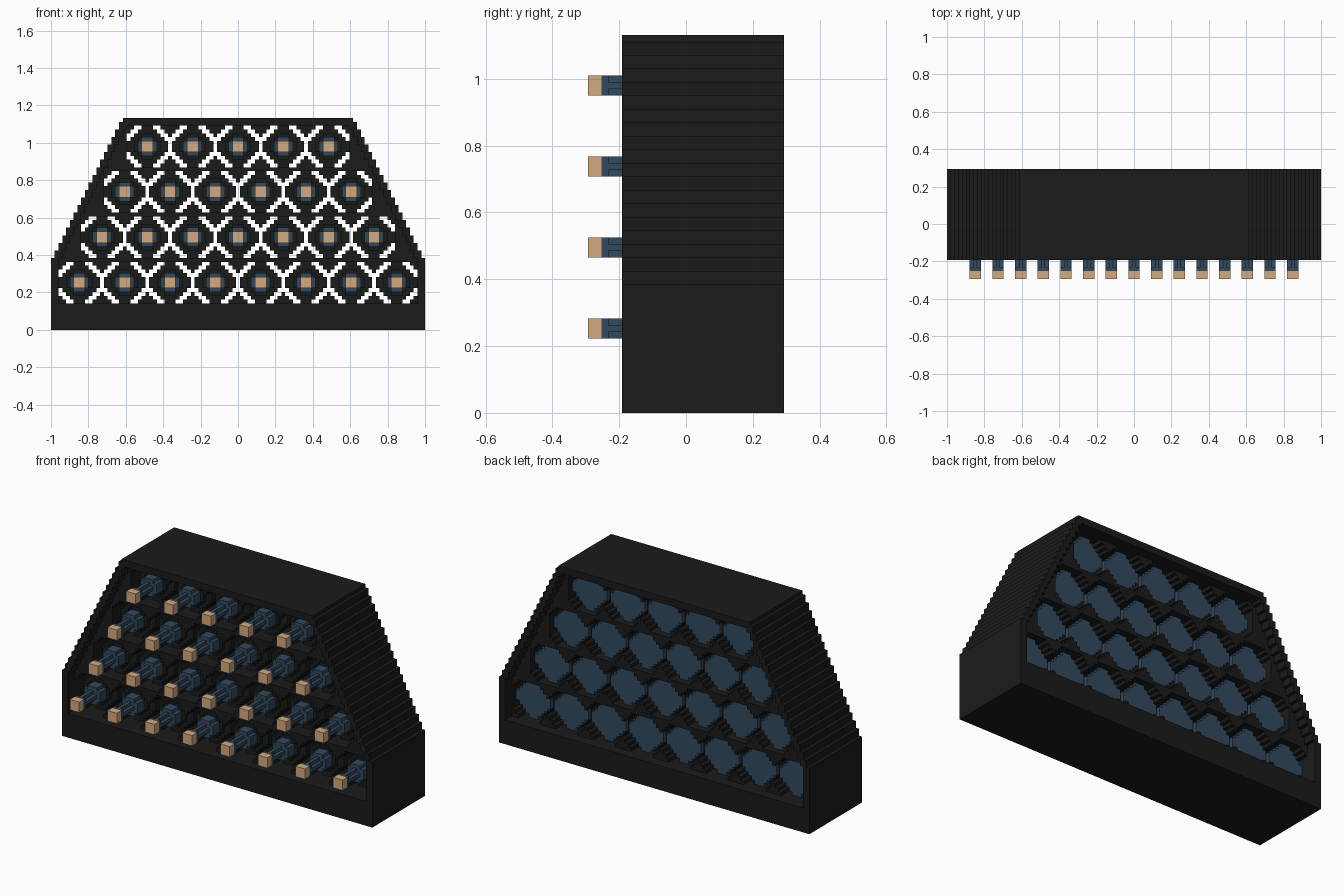
import bpy
import bmesh

if "Cube" in bpy.data.objects:
    bpy.data.objects.remove(bpy.data.objects["Cube"], do_unlink=True)

U = 2 / 99        # one block
Y0 = -14.5        # front of the corks, in blocks


def material(name, rgb):
    m = bpy.data.materials.new(name)
    m.diffuse_color = (*rgb, 1)
    m.use_nodes = True
    bsdf = m.node_tree.nodes["Principled BSDF"]
    bsdf.inputs["Base Color"].default_value = (*rgb, 1)
    bsdf.inputs["Roughness"].default_value = 0.8
    return m


BLACK = material("rack black", (0.0108, 0.0108, 0.0108))
DARK = material("dark glass", (0.0100, 0.0118, 0.0104))
BLUE = material("slate blue", (0.032, 0.067, 0.112))
TAN = material("cork tan", (0.66, 0.40, 0.21))


def slab(name, cells, y0, y1, mat):
    """Mesh of unit cells centred on whole (x, z), spanning y0..y1 blocks."""
    cells = set(cells)
    bm = bmesh.new()
    verts = {}

    def v(x, y, z):
        if (x, y, z) not in verts:
            verts[x, y, z] = bm.verts.new((x * U, (y + Y0) * U, z * U))
        return verts[x, y, z]

    for x, z in cells:
        a, b, c, d = ((x - .5, z - .5), (x + .5, z - .5),
                      (x + .5, z + .5), (x - .5, z + .5))
        bm.faces.new([v(p[0], y0, p[1]) for p in (a, b, c, d)])
        bm.faces.new([v(p[0], y1, p[1]) for p in (d, c, b, a)])
        # Walls only where there is no neighbour
        for (dx, dz), p, q in (((0, -1), a, b), ((1, 0), b, c),
                               ((0, 1), c, d), ((-1, 0), d, a)):
            if (x + dx, z + dz) not in cells:
                bm.faces.new([v(p[0], y0, p[1]), v(p[0], y1, p[1]),
                              v(q[0], y1, q[1]), v(q[0], y0, q[1])])
    mesh = bpy.data.meshes.new(name)
    bm.to_mesh(mesh)
    bm.free()
    mesh.materials.append(mat)
    return mesh


def place(name, mesh, x=0, z=0):
    ob = bpy.data.objects.new(name, mesh)
    ob.location = (x * U, 0, z * U)
    bpy.context.collection.objects.link(ob)


def disc(half_widths):
    """Symmetric block disc from its half width at each row from the middle."""
    n = len(half_widths) - 1
    return {(x, z) for z in range(-n, n + 1)
            for x in range(-half_widths[abs(z)], half_widths[abs(z)] + 1)}


def half(z):
    """Half width of the rack at row z, stepping in above the straight base."""
    return 49 if z < 19 else 49 - ((z - 19) // 2 + 1)


# Bottle positions: four staggered rows
spots = [(12 * i - 6 * (n - 1), 12 + 12 * row)
         for row, n in enumerate((8, 7, 6, 5)) for i in range(n)]

# Stepped outer frame and its opening
outline = {(x, z) for z in range(56) for x in range(-half(z), half(z) + 1)}
opening = {(x, z) for x, z in outline
           if 7 <= z < 54 and abs(x) <= half(z) - 2}
place("rack_frame", slab("rack_frame", outline - opening, 5, 29, BLACK),
      0, 0.5)

# Deep holder panel: round holes, joined by a slit between neighbours
hole = disc((5, 5, 5, 5, 4, 3))
holes = {(x + cx, z + cz) for cx, cz in spots for x, z in hole}
holes |= {(cx + 6, cz + dz) for cx, cz in spots if (cx + 12, cz) in spots
          for dz in range(-2, 3)}
place("holder_panel", slab("holder_panel", opening - holes, 8, 26, BLACK),
      0, 0.5)

# Bottle parts, front to back
square = disc((1, 1))
cross = disc((1, 0))
body = disc((5, 5, 4, 3, 2, 1))
parts = [
    slab("cork", square, 0, 2, TAN),
    slab("bottle_lip", square, 2, 3, BLUE),
    slab("bottle_neck", cross, 3, 8, BLUE),
    slab("bottle_collar", disc((2, 2, 1)), 8, 11, BLUE),
    slab("bottle_shoulder", disc((3, 3, 2, 1)), 11, 12, DARK),
    slab("bottle_body", body, 12, 23, DARK),
    slab("bottle_base", body, 23, 24, BLUE),
]
for cx, cz in spots:
    for mesh in parts:
        place(mesh.name, mesh, cx, cz + 0.5)
